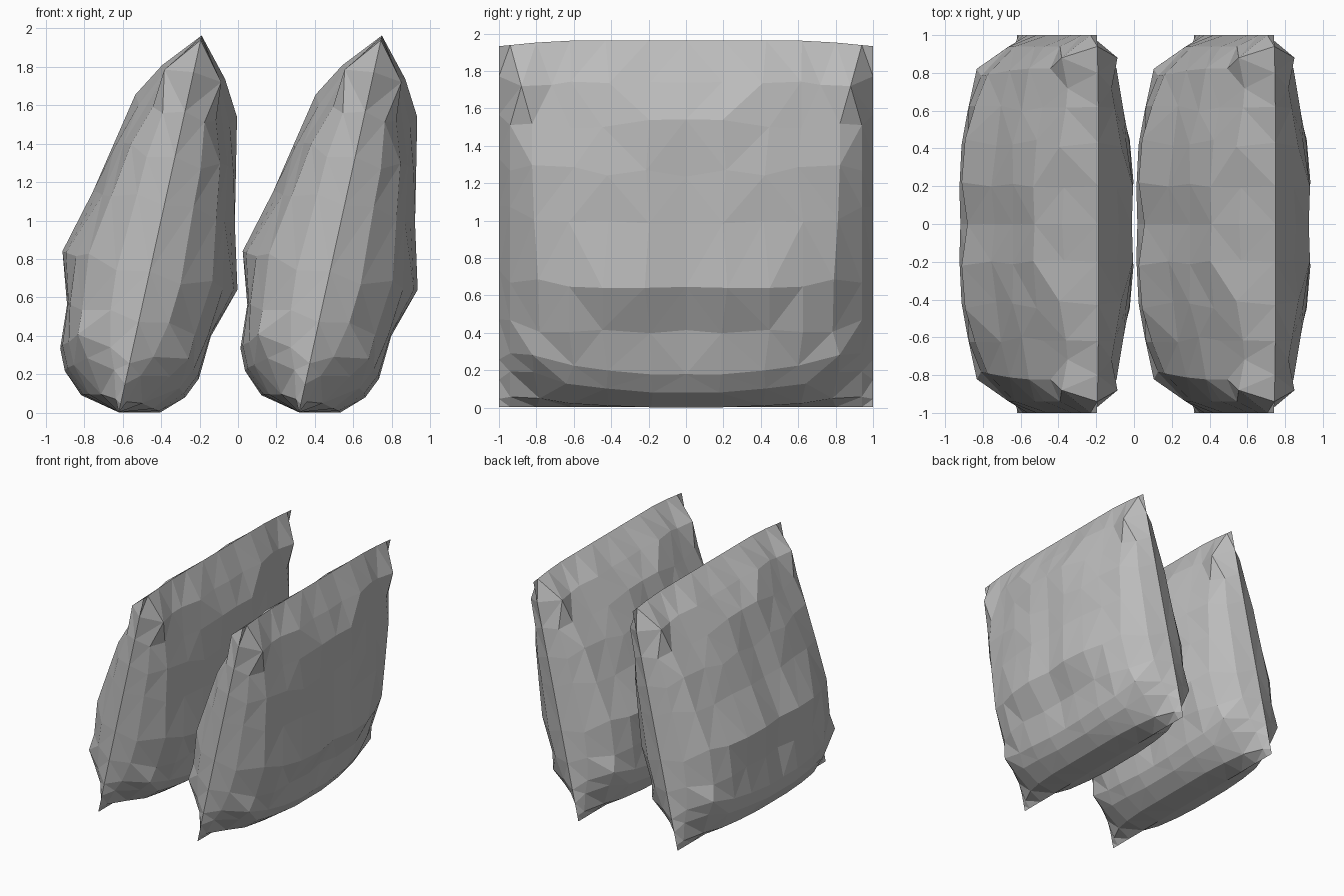
import bpy, bmesh, random
from mathutils import Vector

if "Cube" in bpy.data.objects:
    bpy.data.objects.remove(bpy.data.objects["Cube"])

# One fabric colour
fabric = bpy.data.materials.new("grey fabric")
fabric.diffuse_color = (0.5, 0.5, 0.5, 1)
fabric.use_nodes = True
fabric.node_tree.nodes["Principled BSDF"].inputs["Base Color"].default_value = fabric.diffuse_color

# Half-thickness of the cushion: rows run up the cushion, columns out to the side seam
COLS = [0, 0.2, 0.43, 0.62, 0.8, 0.94, 1.0]
LIFT = [0, 0, 0.02, 0.04, 0.09, 0.06]     # lower edge rises towards the corners
ROWS = [
    (0.045, [.21, .21, .20, .17, .11, .03]),
    (0.15, [.32, .32, .31, .28, .22, .07]),
    (0.26, [.36, .37, .37, .34, .29, .11]),
    (0.48, [.37, .38, .39, .37, .31, .15]),
    (0.75, [.44, .46, .45, .40, .34, .17]),
    (1.10, [.36, .37, .36, .33, .28, .16]),
    (1.36, [.32, .33, .32, .27, .23, .15]),
    (1.60, [.26, .27, .25, .21, .18, .12]),
    (1.81, [.15, .15, .16, .14, .13, .16]),
]
UP = Vector((0.215, 0, 0.977))       # leaning direction of the seam plane
OUT = Vector((0.977, 0, -0.215))     # thickness direction


def half_grid():
    """Points (y, height, thickness) for y >= 0, with soft random dents."""
    rng = random.Random(4)
    grid = [[(y, 0.0, 0.0) for y in COLS]]
    for v, thick in ROWS:
        row = []
        for i, t in enumerate(thick):
            y = COLS[i] + (0 if i in (0, 5) else rng.uniform(-0.025, 0.025))
            dv = rng.uniform(-0.035, 0.035) if 0.3 < v < 1.7 else 0
            dent = rng.uniform(-0.012, 0.008) if v > 0.2 else 0
            if v < 0.3:
                dv += LIFT[i] * min(1, v / 0.15)
            if v > 1.7 and i > 3:          # pinched upper corners
                y -= 0.06
                dv -= 0.02
            row.append((y, v + dv, t + dent))
        row.append((1.0, v, 0.0))
        grid.append(row)
    grid.append([(y, 2.005 if y < 0.7 else 2.005 - 0.1 * (y - 0.7), 0.0) for y in COLS])
    return grid


def cushion(name, x):
    bm = bmesh.new()
    base = Vector((x, 0, 0.003))
    grid = half_grid()
    for side in (1, -1):
        rows = []
        for half in grid:
            full = [(-y, v, t) for y, v, t in reversed(half[1:])] + half
            rows.append([bm.verts.new(base + UP * v + OUT * (t * side) + Vector((0, y, 0)))
                         for y, v, t in full])
        for a, b in zip(rows, rows[1:]):
            for i in range(len(a) - 1):
                bm.faces.new((a[i], a[i + 1], b[i + 1], b[i]))
    # Sew the two panels along the seam and facet them
    bmesh.ops.remove_doubles(bm, verts=bm.verts, dist=0.0005)
    bmesh.ops.triangulate(bm, faces=bm.faces, quad_method='BEAUTY')
    bmesh.ops.recalc_face_normals(bm, faces=bm.faces)
    mesh = bpy.data.meshes.new(name)
    bm.to_mesh(mesh)
    bm.free()
    mesh.materials.append(fabric)
    obj = bpy.data.objects.new(name, mesh)
    bpy.context.collection.objects.link(obj)


# Two matching cushions leaning side by side
cushion("left_cushion", -0.62)
cushion("right_cushion", 0.317)
